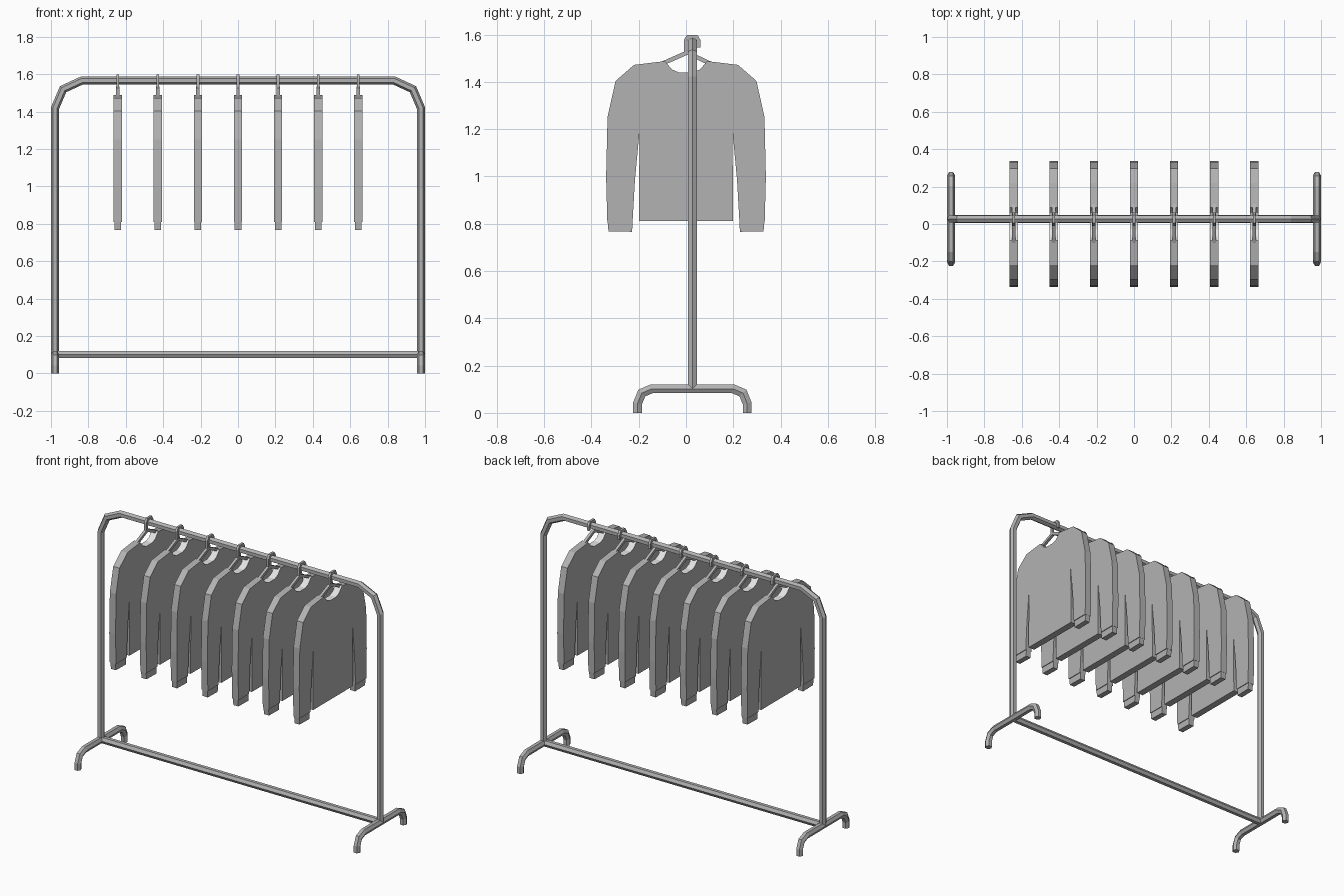
import bpy, bmesh, math
from mathutils import Vector

cube = bpy.data.objects.get("Cube")
if cube:
    bpy.data.objects.remove(cube)


def material(name, value):
    m = bpy.data.materials.new(name)
    m.use_nodes = True
    colour = (value, value, value, 1)
    m.diffuse_color = colour
    m.node_tree.nodes["Principled BSDF"].inputs["Base Color"].default_value = colour
    return m


GREY = material("grey", 0.45)
WHITE = material("white", 0.95)
BAR_Y = 0.027
PIPE = 0.0217
X, Y = Vector((1, 0, 0)), Vector((0, 1, 0))


def finish(name, bm, mats=(GREY,)):
    bmesh.ops.recalc_face_normals(bm, faces=bm.faces)
    mesh = bpy.data.meshes.new(name)
    bm.to_mesh(mesh)
    bm.free()
    for m in mats:
        mesh.materials.append(m)
    ob = bpy.data.objects.new(name, mesh)
    bpy.context.collection.objects.link(ob)
    return ob


def sweep(name, path, across, radius, sides=6, turn=0.0):
    """Mitred pipe along a flat path; across is the normal of the path's plane."""
    pts = [Vector(p) for p in path]
    bm = bmesh.new()
    rings = []
    for i, p in enumerate(pts):
        before = (p - pts[i - 1]).normalized() if i else None
        after = (pts[i + 1] - p).normalized() if i + 1 < len(pts) else None
        before, after = before or after, after or before
        n1, n2 = across.cross(before), across.cross(after)
        n = (n1 + n2).normalized()
        n = n / n.dot(n1)
        ring = []
        for k in range(sides):
            a = turn + math.tau * k / sides
            ring.append(bm.verts.new(p + radius * (math.cos(a) * n + math.sin(a) * across)))
        rings.append(ring)
    for r, s in zip(rings, rings[1:]):
        for k in range(sides):
            j = (k + 1) % sides
            bm.faces.new((r[k], r[j], s[j], s[k]))
    bm.faces.new(rings[0])
    bm.faces.new(rings[-1])
    return finish(name, bm)


def slab(name, outline, x, thickness, mats=(GREY,)):
    """Extrude a side-on (y, z) outline along x."""
    bm = bmesh.new()
    face = bm.faces.new([bm.verts.new((x - thickness / 2, y, z)) for y, z in outline])
    out = bmesh.ops.extrude_face_region(bm, geom=[face])
    moved = [v for v in out["geom"] if isinstance(v, bmesh.types.BMVert)]
    bmesh.ops.translate(bm, verts=moved, vec=(thickness, 0, 0))
    if len(mats) > 1:
        # Lining colour on the edge of the neckline
        for f in bm.faces:
            c = f.calc_center_median()
            if len(f.verts) == 4 and abs(c.y) < 0.085 and c.z > 1.4:
                f.material_index = 1
    return finish(name, bm, mats)


def mirrored(half):
    return half + [(-a, b) for a, b in reversed(half)]


# Main arch and lower rail
arch = mirrored([(-0.978, 0.1), (-0.978, 1.42), (-0.935, 1.52), (-0.835, 1.566)])
sweep("frame_arch", [(x, BAR_Y, z) for x, z in arch], Y, PIPE)
sweep("lower_rail", [(-0.978, BAR_Y, 0.102), (0.978, BAR_Y, 0.102)], Y, PIPE, turn=math.pi / 6)

# Bent feet
foot = mirrored([(-0.232, 0), (-0.232, 0.04), (-0.214, 0.084), (-0.172, 0.102)])
for side, x in (("right", -0.978), ("left", 0.978)):
    sweep(side + "_foot", [(x, BAR_Y + y, z) for y, z in foot], X, PIPE, turn=math.pi / 6)

# Half outline of the sweater, from the neckline round the sleeve to the hem
SWEATER = [(-0.03, 1.44), (-0.06, 1.453), (-0.089, 1.488), (-0.22, 1.472), (-0.298, 1.404),
           (-0.332, 1.252), (-0.338, 0.998), (-0.333, 0.81), (-0.226, 0.81),
           (-0.216, 0.985), (-0.197, 1.188), (-0.199, 0.812)]
CUFF = [(-0.332, 0.812), (-0.328, 0.768), (-0.228, 0.766), (-0.226, 0.812)]
HOOK = [(-0.002, 1.515), (-0.002, 1.575), (0.009, 1.592), (0.044, 1.592),
        (0.054, 1.575), (0.054, 1.545)]
ARMS = [(-0.14, 1.46), (0.005, 1.524), (0.14, 1.46)]

# Seven sweaters on hangers
for i in range(-3, 4):
    x = i * 0.2145
    n = str(i + 4)
    slab("sweater_" + n, mirrored(SWEATER), x, 0.044, (GREY, WHITE))
    for side, s in (("front", 1), ("back", -1)):
        slab(side + "_cuff_" + n, [(s * y, z) for y, z in CUFF], x, 0.035)
    sweep("hanger_hook_" + n, [(x, y, z) for y, z in HOOK], X, 0.0105, 4, math.pi / 4)
    sweep("hanger_arms_" + n, [(x, y, z) for y, z in ARMS], X, 0.0125, 4, math.pi / 4)
